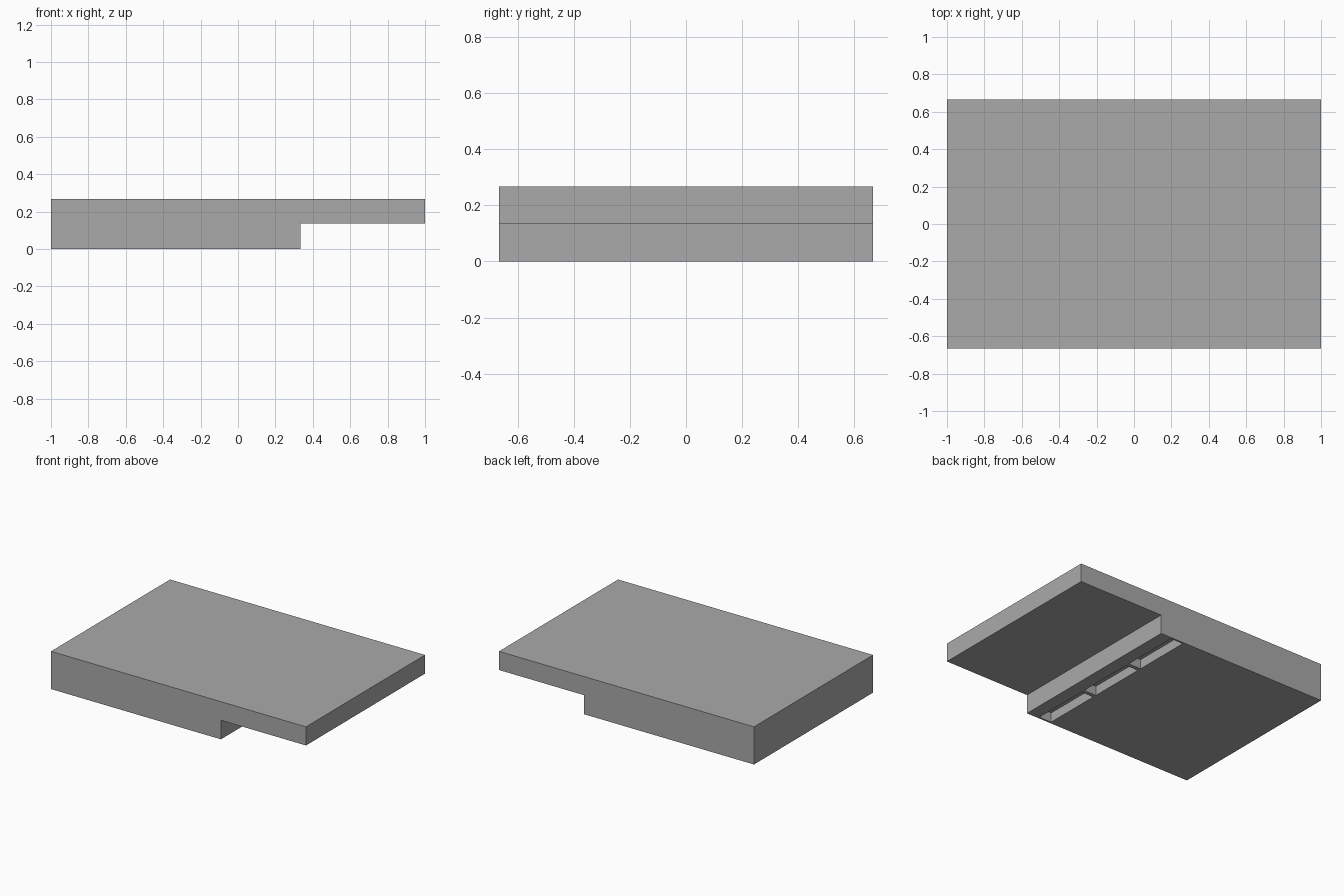
import bpy
import bmesh

if "Cube" in bpy.data.objects:
    bpy.data.objects.remove(bpy.data.objects["Cube"])

HALF_Y = 0.6667
HEIGHT = 0.267
LEDGE_Z = 0.135
STEP_X = 0.333
PITCH = 2 * HALF_Y / 3

grey = bpy.data.materials.new("mid grey")
grey.diffuse_color = (0.40, 0.40, 0.40, 1)
grey.use_nodes = True
grey.node_tree.nodes["Principled BSDF"].inputs["Base Color"].default_value = grey.diffuse_color


def finish(name, bm):
    bmesh.ops.recalc_face_normals(bm, faces=bm.faces)
    mesh = bpy.data.meshes.new(name)
    bm.to_mesh(mesh)
    bm.free()
    mesh.materials.append(grey)
    obj = bpy.data.objects.new(name, mesh)
    bpy.context.collection.objects.link(obj)
    return obj


def add_box(bm, lo, hi):
    verts = bmesh.ops.create_cube(bm, size=1)["verts"]
    for v in verts:
        v.co = [(a + b) / 2 + c * (b - a) for a, b, c in zip(lo, hi, v.co)]


# Stepped slab: side profile extruded across the width
bm = bmesh.new()
profile = [(-1, 0), (STEP_X, 0), (STEP_X, LEDGE_Z), (1, LEDGE_Z), (1, HEIGHT), (-1, HEIGHT)]
face = bm.faces.new([bm.verts.new((x, -HALF_Y, z)) for x, z in profile])
new = bmesh.ops.extrude_face_region(bm, geom=[face])["geom"]
moved = [g for g in new if isinstance(g, bmesh.types.BMVert)]
bmesh.ops.translate(bm, verts=moved, vec=(0, 2 * HALF_Y, 0))
slab = finish("stepped_slab", bm)

# Row of three slots cut into the underside
bm = bmesh.new()
for i in (-1, 0, 1):
    add_box(bm, (0.143, i * PITCH - 0.209, -0.05), (0.24, i * PITCH + 0.209, 0.067))
cutter = finish("slot_cutter", bm)
cutter.hide_render = True

cut = slab.modifiers.new("slots", "BOOLEAN")
cut.operation = "DIFFERENCE"
cut.solver = "EXACT"
cut.object = cutter

# Bake the cut and drop the helper
bpy.context.view_layer.objects.active = slab
slab.select_set(True)
bpy.ops.object.modifier_apply(modifier=cut.name)
bpy.data.objects.remove(cutter, do_unlink=True)
